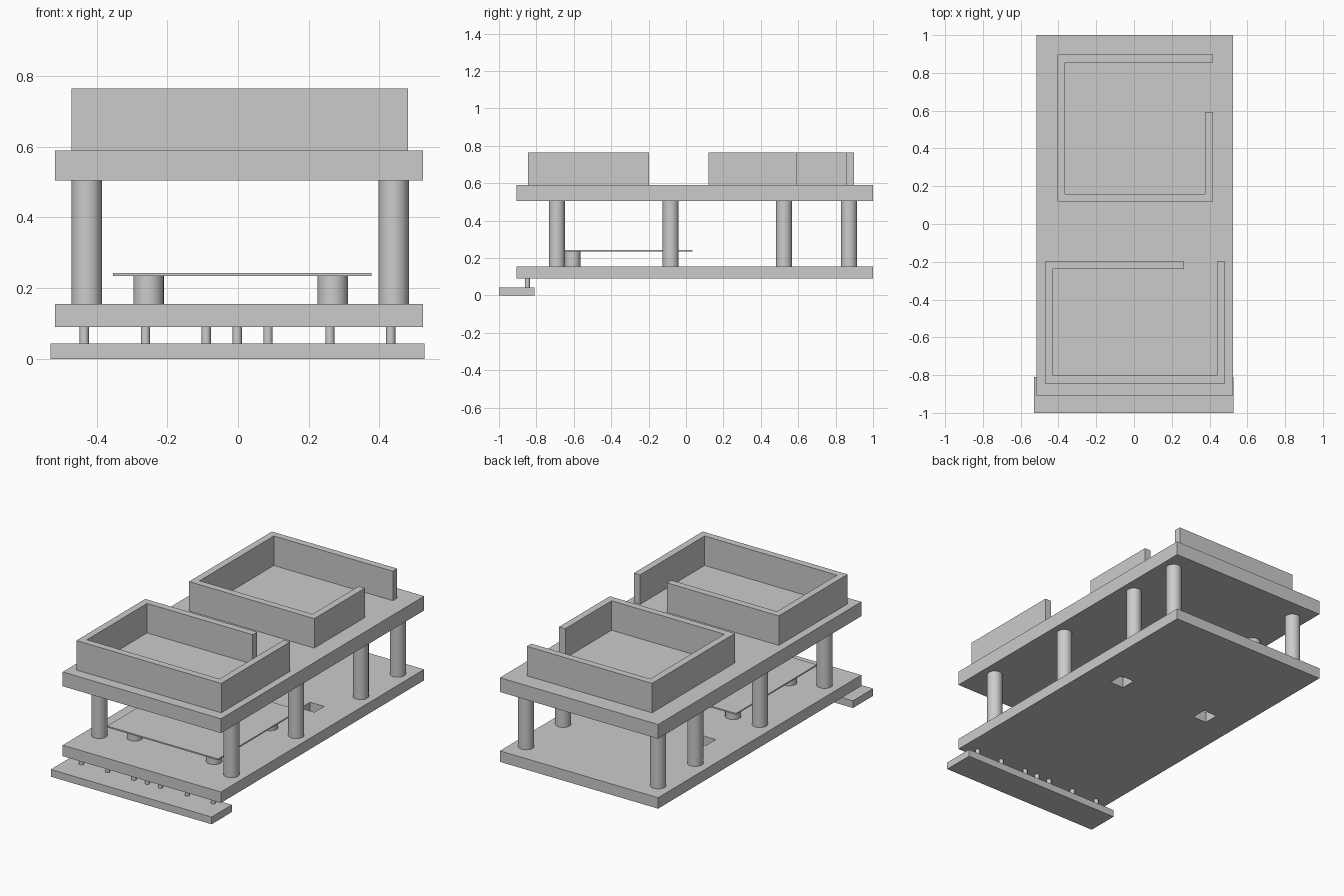
import bpy, bmesh
from mathutils import Vector

if "Cube" in bpy.data.objects:
    bpy.data.objects.remove(bpy.data.objects["Cube"])

grey = bpy.data.materials.new("light_grey")
grey.use_nodes = True
grey.diffuse_color = (0.6, 0.6, 0.6, 1)
grey.node_tree.nodes["Principled BSDF"].inputs["Base Color"].default_value = (0.6, 0.6, 0.6, 1)


def finish(name, bm):
    bmesh.ops.recalc_face_normals(bm, faces=bm.faces)
    mesh = bpy.data.meshes.new(name)
    bm.to_mesh(mesh)
    bm.free()
    mesh.materials.append(grey)
    obj = bpy.data.objects.new(name, mesh)
    bpy.context.collection.objects.link(obj)
    return obj


def prism(name, outline, z0, z1):
    """Raise a flat outline from z0 to z1."""
    bm = bmesh.new()
    face = bm.faces.new([bm.verts.new((x, y, z0)) for x, y in outline])
    raised = bmesh.ops.extrude_face_region(bm, geom=[face], use_keep_orig=True)["geom"]
    top = [v for v in raised if isinstance(v, bmesh.types.BMVert)]
    bmesh.ops.translate(bm, verts=top, vec=(0, 0, z1 - z0))
    return finish(name, bm)


def box(name, x0, x1, y0, y1, z0, z1):
    return prism(name, [(x0, y0), (x1, y0), (x1, y1), (x0, y1)], z0, z1)


def post(name, x, y, radius, z0, z1):
    bm = bmesh.new()
    bmesh.ops.create_cone(bm, cap_ends=True, segments=40, radius1=radius,
                          radius2=radius, depth=z1 - z0)
    bmesh.ops.translate(bm, verts=bm.verts, vec=(x, y, (z0 + z1) / 2))
    obj = finish(name, bm)
    bpy.ops.object.select_all(action="DESELECT")
    obj.select_set(True)
    bpy.context.view_layer.objects.active = obj
    bpy.ops.object.shade_smooth_by_angle()
    return obj


def wall(name, path, thick, z0, z1):
    """Open wall run: outer path going anticlockwise, thickened to its left."""
    pts = [Vector(p) for p in path]
    normals = []
    for a, b in zip(pts, pts[1:]):
        d = (b - a).normalized()
        normals.append(Vector((-d.y, d.x)))
    inner = []
    for i, p in enumerate(pts):
        if 0 < i < len(pts) - 1:
            offset = normals[i - 1] + normals[i]
        else:
            offset = normals[0] if i == 0 else normals[-1]
        inner.append(p + offset * thick)
    return prism(name, pts + inner[::-1], z0, z1)


# Decks
LOW, LOW_TOP, HIGH, HIGH_TOP, WALL_TOP = 0.09, 0.155, 0.505, 0.59, 0.765
lower_deck = box("lower_deck", -0.517, 0.523, -0.907, 1, LOW, LOW_TOP)
box("upper_deck", -0.517, 0.523, -0.907, 1, HIGH, HIGH_TOP)

# Square openings through the lower deck
for cx in (-0.3, 0.306):
    cutter = box("opening_cutter", cx - 0.046, cx + 0.046, 0.214, 0.306, 0, 0.3)
    cutter.hide_render = True
    cut = lower_deck.modifiers.new("opening", "BOOLEAN")
    cut.operation = "DIFFERENCE"
    cut.solver = "EXACT"
    cut.object = cutter
    bpy.context.view_layer.objects.active = lower_deck
    bpy.ops.object.modifier_apply(modifier=cut.name)
    bpy.data.objects.remove(cutter)

# Columns between the decks
for side, x in (("right", -0.428), ("left", 0.44)):
    for y in (-0.69, -0.082, 0.524, 0.872):
        post(side + "_column", x, y, 0.043, LOW_TOP, HIGH)

# Thin tray on four standoffs
for x in (-0.253, 0.268):
    for y in (-0.607, -0.082):
        post("tray_standoff", x, y, 0.043, LOW_TOP, 0.235)
box("tray", -0.353, 0.377, -0.725, 0.035, 0.235, 0.243)

# Front step with its pegs
box("front_step", -0.53, 0.527, -1, -0.81, 0, 0.043)
for x in (-0.435, -0.262, -0.09, -0.002, 0.085, 0.26, 0.432):
    post("step_peg", x, -0.848, 0.013, 0.043, LOW)

# Walled enclosures, each with one gap
wall("back_enclosure", [(0.418, 0.897), (-0.405, 0.897), (-0.405, 0.119),
                        (0.418, 0.119), (0.418, 0.594)], 0.041, HIGH_TOP, WALL_TOP)
wall("front_enclosure", [(0.264, -0.198), (-0.471, -0.198), (-0.471, -0.844),
                         (0.481, -0.844), (0.481, -0.198)], 0.041, HIGH_TOP, WALL_TOP)
